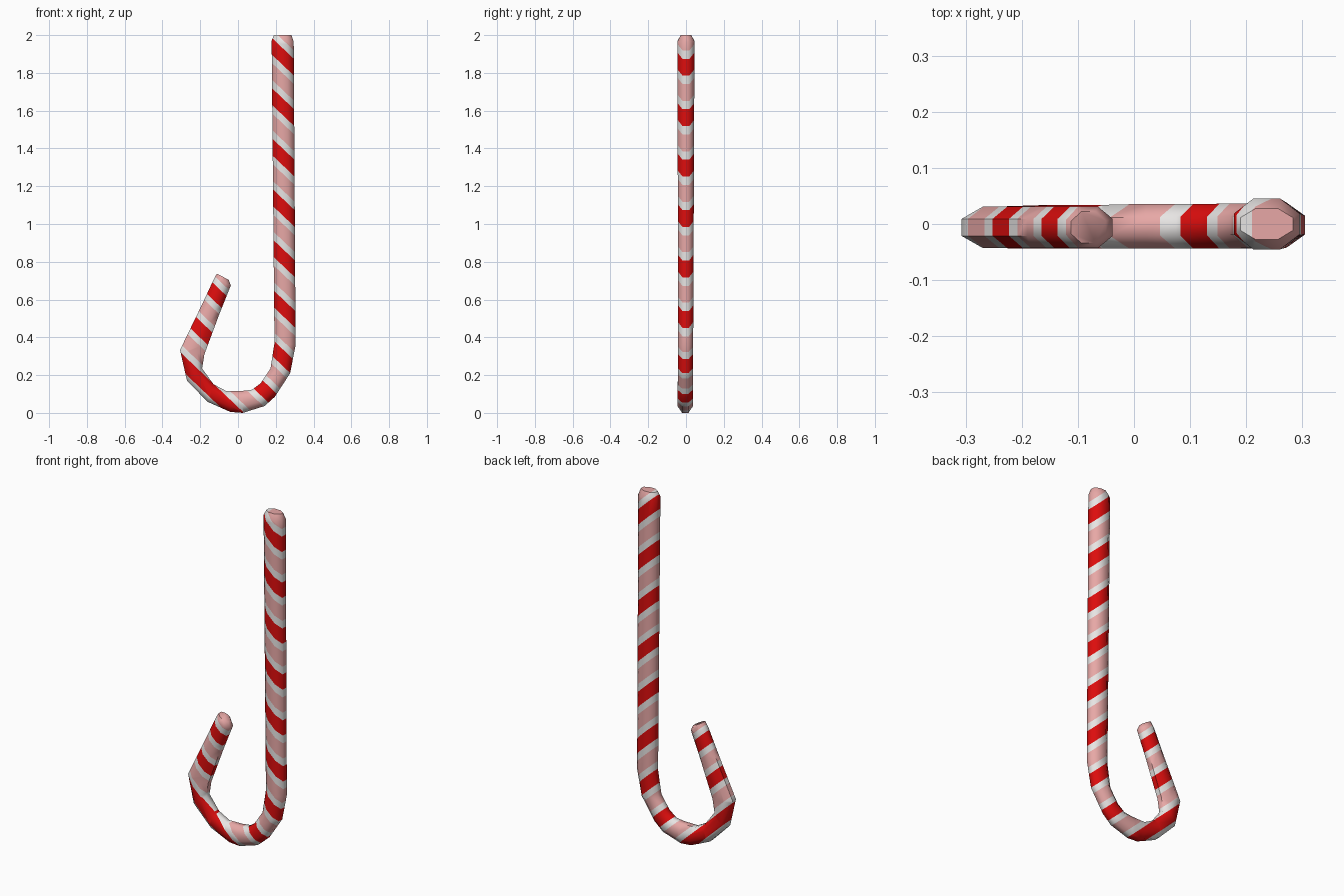
import bpy, bmesh, math
from mathutils import Vector

if "Cube" in bpy.data.objects:
    bpy.data.objects.remove(bpy.data.objects["Cube"])

# Colours
def material(name, rgb):
    m = bpy.data.materials.new(name)
    m.diffuse_color = (*rgb, 1.0)
    m.use_nodes = True
    m.node_tree.nodes["Principled BSDF"].inputs["Base Color"].default_value = m.diffuse_color
    return m

MATS = [material("white_sugar", (0.84, 0.82, 0.81)),
        material("red_stripe", (0.72, 0.004, 0.004)),
        material("pink_stripe", (0.82, 0.40, 0.39))]

# Sections along the stick: outer x,z / inner x,z / y centre / y half width
SECTIONS = [
    (0.283, 2.000, 0.190, 2.000, 0.000, 0.028),
    (0.295, 1.965, 0.178, 1.970, 0.000, 0.045),
    (0.305, 0.360, 0.193, 0.370, -0.002, 0.040),
    (0.276, 0.210, 0.172, 0.235, -0.003, 0.040),
    (0.195, 0.085, 0.120, 0.157, -0.004, 0.040),
    (0.140, 0.036, 0.075, 0.123, -0.004, 0.040),
    (0.025, 0.000, 0.020, 0.116, -0.004, 0.040),
    (-0.040, 0.005, -0.063, 0.116, -0.005, 0.039),
    (-0.160, 0.058, -0.130, 0.152, -0.005, 0.039),
    (-0.270, 0.170, -0.190, 0.235, -0.006, 0.037),
    (-0.307, 0.333, -0.178, 0.310, -0.006, 0.037),
    (-0.190, 0.575, -0.098, 0.525, -0.006, 0.037),
    (-0.128, 0.708, -0.038, 0.675, -0.006, 0.037),
    (-0.112, 0.737, -0.050, 0.705, -0.006, 0.028),
]
SIDES = 8
SLOPE, PITCH, START = 0.95, 0.2656, 0.252   # slanted stripe bands

bm = bmesh.new()

# Octagonal rings swept along the hook
rings = []
for ox, oz, ix, iz, cy, hy in SECTIONS:
    centre = Vector(((ox + ix) / 2, cy, (oz + iz) / 2))
    across = Vector(((ox - ix) / 2, 0, (oz - iz) / 2))
    ring = []
    for k in range(SIDES):
        a = 2 * math.pi * (k + 0.5) / SIDES
        r = 1 / math.cos(math.pi / SIDES)
        ring.append(bm.verts.new(centre + across * (r * math.cos(a))
                                 + Vector((0, hy * r * math.sin(a), 0))))
    rings.append(ring)
for a, b in zip(rings, rings[1:]):
    for k in range(SIDES):
        n = (k + 1) % SIDES
        bm.faces.new((a[k], a[n], b[n], b[k]))
bm.faces.new(rings[0])
bm.faces.new(rings[-1])
bmesh.ops.recalc_face_normals(bm, faces=bm.faces[:])

# Cut the stripe borders
for k in range(-3, 10):
    for part in (-1 / 3, -1 / 6, 1 / 6, 1 / 3):
        bmesh.ops.bisect_plane(
            bm, geom=bm.verts[:] + bm.edges[:] + bm.faces[:], dist=1e-5,
            plane_co=(0, 0, START + PITCH * (k + part)),
            plane_no=Vector((SLOPE, 0, 1)).normalized())

# Colour each face by its band
for f in bm.faces:
    c = f.calc_center_median()
    t = ((c.z + SLOPE * c.x - START) / PITCH) % 1
    d = min(t, 1 - t)
    f.material_index = 1 if d < 1 / 6 else (2 if d > 1 / 3 else 0)

mesh = bpy.data.meshes.new("striped_hook_stick")
bm.to_mesh(mesh)
bm.free()
for m in MATS:
    mesh.materials.append(m)
stick = bpy.data.objects.new("striped_hook_stick", mesh)
bpy.context.collection.objects.link(stick)

# Smooth shading
bpy.context.view_layer.objects.active = stick
stick.select_set(True)
bpy.ops.object.shade_smooth_by_angle(angle=math.radians(55))
